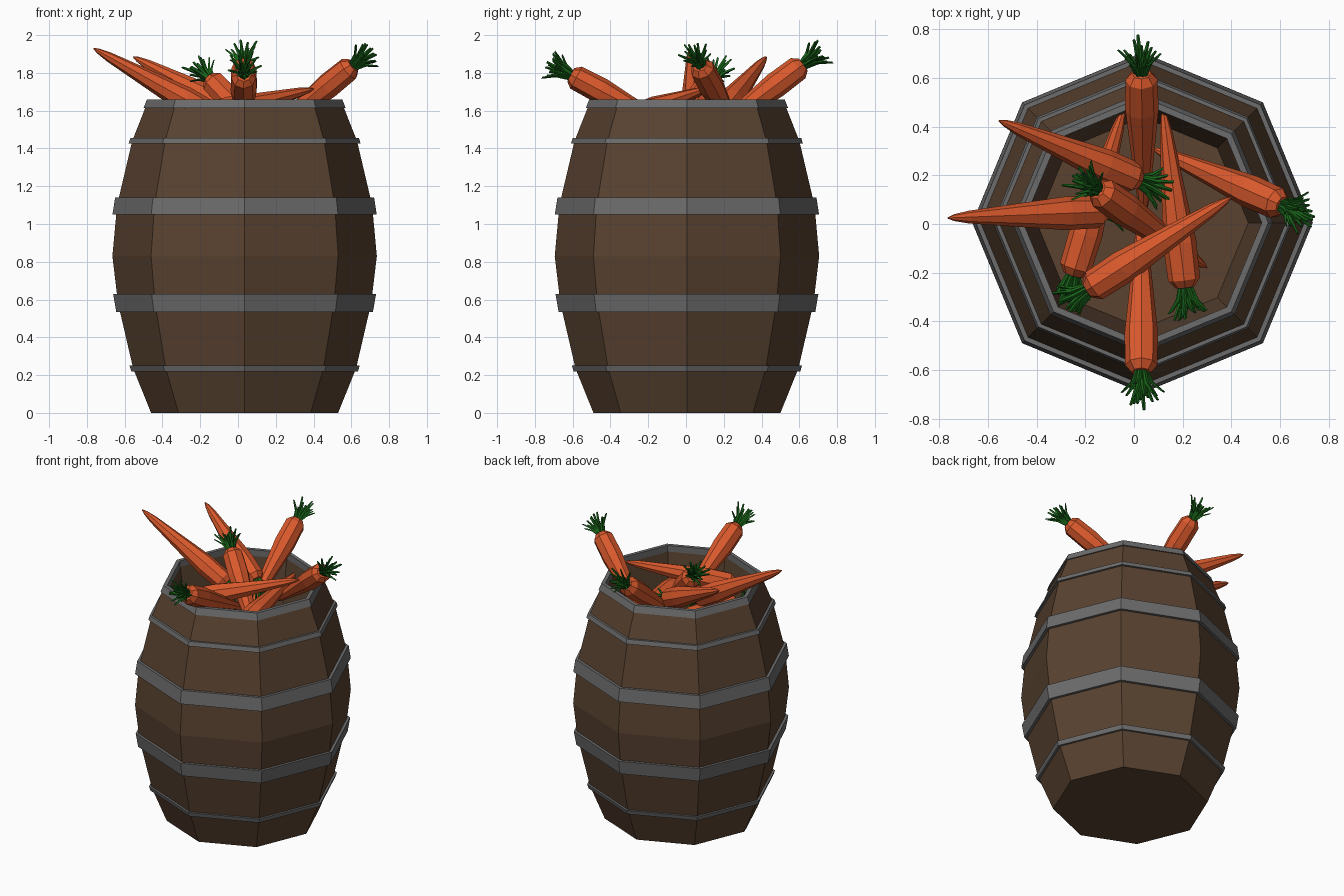
import bpy, bmesh, math, random
from mathutils import Vector, Matrix

if "Cube" in bpy.data.objects:
    bpy.data.objects.remove(bpy.data.objects["Cube"])

random.seed(4)
CENTRE = Vector((0.035, 0.005, 0))


def material(name, rgb):
    m = bpy.data.materials.new(name)
    m.diffuse_color = (*rgb, 1)
    m.use_nodes = True
    m.node_tree.nodes["Principled BSDF"].inputs["Base Color"].default_value = m.diffuse_color
    return m


WOOD = material("wood", (0.10, 0.055, 0.03))
METAL = material("metal", (0.15, 0.15, 0.15))
ORANGE = material("carrot_orange", (0.70, 0.10, 0.025))
GREEN = material("leaf_green", (0.01, 0.13, 0.01))


def add_rings(bm, rings, closed=False):
    """Skin a list of point rings; cap the ends unless the profile is closed."""
    vr = [[bm.verts.new(p) for p in ring] for ring in rings]
    n = len(vr[0])
    pairs = list(zip(vr, vr[1:])) + ([(vr[-1], vr[0])] if closed else [])
    for a, b in pairs:
        for i in range(n):
            j = (i + 1) % n
            bm.faces.new((a[i], a[j], b[j], b[i]))
    if not closed:
        bm.faces.new(vr[0])
        bm.faces.new(vr[-1])


def circle(r, z, n):
    return [Vector((r * math.cos(2 * math.pi * i / n), r * math.sin(2 * math.pi * i / n), z))
            for i in range(n)]


def finish(bm, name, mat, matrix):
    bmesh.ops.recalc_face_normals(bm, faces=bm.faces)
    me = bpy.data.meshes.new(name)
    bm.to_mesh(me)
    bm.free()
    me.materials.append(mat)
    ob = bpy.data.objects.new(name, me)
    ob.matrix_world = matrix
    bpy.context.collection.objects.link(ob)
    return ob


def lathe(name, profile, mat, matrix, sides=8, closed=False):
    bm = bmesh.new()
    add_rings(bm, [circle(r, z, sides) for r, z in profile], closed)
    return finish(bm, name, mat, matrix)


# Barrel body: outside up to the rim, then inside down to a sunken floor
place = Matrix.Translation(CENTRE)
OUTER = [(0.495, 0), (0.59, 0.235), (0.67, 0.58), (0.70, 0.83),
         (0.675, 1.10), (0.595, 1.44), (0.512, 1.65)]
lathe("barrel", OUTER + [(0.495, 1.65), (0.435, 1.25)], WOOD, place)


def outer_radius(z):
    for (r0, z0), (r1, z1) in zip(OUTER, OUTER[1:]):
        if z0 <= z <= z1:
            return r0 + (r1 - r0) * (z - z0) / (z1 - z0)
    return OUTER[-1][0]


# Metal hoops
for name, z0, z1, out in [("bottom_hoop", 0.22, 0.25, 0.016), ("lower_hoop", 0.535, 0.63, 0.02),
                          ("upper_hoop", 1.05, 1.14, 0.02), ("top_hoop", 1.425, 1.455, 0.016)]:
    ra, rb = outer_radius(z0), outer_radius(z1)
    lathe(name, [(ra - 0.02, z0), (ra + out, z0), (rb + out, z1), (rb - 0.02, z1)],
          METAL, place, closed=True)
lathe("rim_hoop", [(0.49, 1.615), (0.535, 1.615), (0.517, 1.66), (0.49, 1.66)],
      METAL, place, closed=True)

# Carrots, each placed by its leafy head and its tip
CARROTS = [
    ((0.03, 0.62, 1.845), (0.04, 0.03, 1.40)),
    ((0.03, -0.61, 1.79), (0.03, 0.03, 1.45)),
    ((0.61, 0.075, 1.84), (0.08, 0.31, 1.41)),
    ((-0.12, 0.05, 1.57), (-0.765, 0.025, 1.93)),
    ((0.02, 0.18, 1.58), (-0.555, 0.425, 1.885)),
    ((-0.15, 0.14, 1.77), (0.30, -0.18, 1.30)),
    ((0.21, -0.26, 1.48), (0.12, 0.475, 1.55)),
    ((-0.19, -0.27, 1.57), (0.40, 0.11, 1.715)),
    ((-0.25, -0.21, 1.46), (-0.04, 0.48, 1.55)),
]
SHAPE = [(0.040, 0), (0.066, 0.045), (0.069, 0.25), (0.026, 0.87), (0.014, 0.96), (0.003, 1)]

for k, (head, tip) in enumerate(CARROTS, 1):
    head, tip = Vector(head), Vector(tip)
    axis = tip - head
    length = axis.length
    matrix = Matrix.Translation(head) @ axis.to_track_quat('Z', 'Y').to_matrix().to_4x4()
    lathe(f"carrot_{k}", [(r, t * length) for r, t in SHAPE], ORANGE, matrix)

    # Leaf tuft: thin stalks fanning out from the head
    bm = bmesh.new()
    for i in range(18):
        a = i * 2.4
        spread = 0.085 * math.sqrt((i + 0.5) / 18)
        h = random.uniform(0.10, 0.16) - 0.3 * spread
        d = Vector((math.cos(a), math.sin(a), 0))
        rings = []
        for t, out, r in [(-0.1, 0.25, 0.008), (0.5, 0.5, 0.010), (1, 1.1, 0.006)]:
            c = d * spread * out + Vector((0, 0, -h * t))
            rings.append([p + c for p in circle(r, 0, 4)])
        add_rings(bm, rings)
    finish(bm, f"carrot_leaves_{k}", GREEN, matrix)
